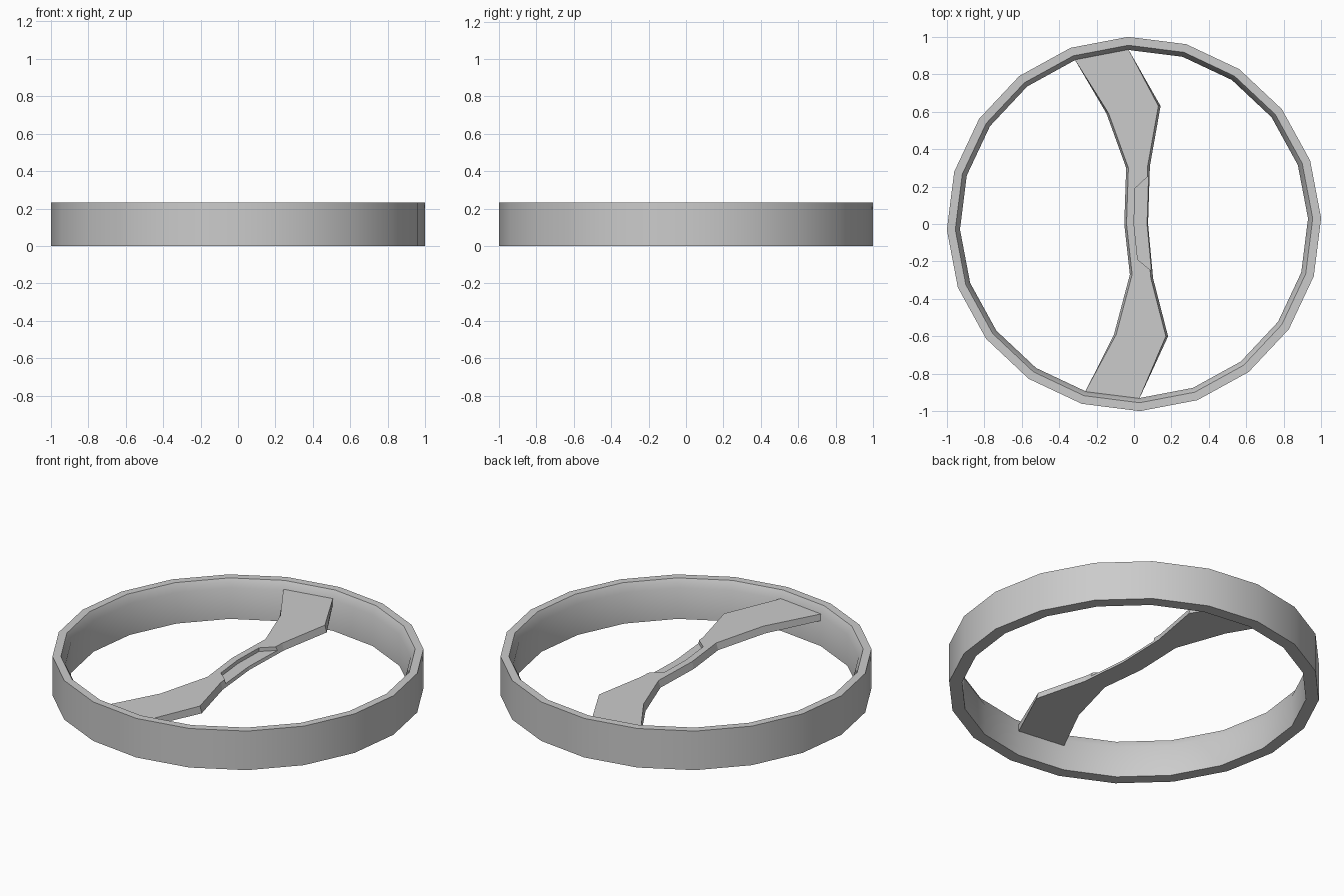
import bpy, bmesh
from math import sin, cos, radians

if "Cube" in bpy.data.objects:
    bpy.data.objects.remove(bpy.data.objects["Cube"])

SIDES, START = 20, 1.8


def make_object(name, bm):
    bmesh.ops.recalc_face_normals(bm, faces=bm.faces)
    mesh = bpy.data.meshes.new(name)
    bm.to_mesh(mesh)
    bm.free()
    obj = bpy.data.objects.new(name, mesh)
    bpy.context.collection.objects.link(obj)
    return obj


def rim_point(radius, i):
    a = radians(START + 360 / SIDES * i)
    return radius * cos(a), radius * sin(a)


def loft(name, lower, upper, z0, z1):
    """Prism between two outlines with the same point count."""
    bm = bmesh.new()
    lo = [bm.verts.new((x, y, z0)) for x, y in lower]
    hi = [bm.verts.new((x, y, z1)) for x, y in upper]
    n = len(lo)
    bm.faces.new(lo)
    bm.faces.new(hi)
    for i in range(n):
        j = (i + 1) % n
        bm.faces.new((lo[i], lo[j], hi[j], hi[i]))
    return make_object(name, bm)


# Outer ring: section swept around the 20-sided circle
section = [(1.0, 0.0), (1.0, 0.232), (0.955, 0.232), (0.93, 0.185), (0.93, 0.0)]
bm = bmesh.new()
rings = [[bm.verts.new((*rim_point(r, i), z)) for r, z in section] for i in range(SIDES)]
for i in range(SIDES):
    a, b = rings[i], rings[(i + 1) % SIDES]
    for k in range(len(section)):
        m = (k + 1) % len(section)
        bm.faces.new((a[k], b[k], b[m], a[m]))
ring = make_object("ring", bm)
bpy.context.view_layer.objects.active = ring
ring.select_set(True)
bpy.ops.object.shade_smooth_by_angle(angle=radians(40))

# Wavy crossbar: ends meet the inner ring facets, walls flare slightly downwards
left = [(-0.135, 0.59), (-0.03, 0.30), (-0.04, 0.0), (-0.01, -0.27), (-0.095, -0.59)]
right = [(0.17, -0.60), (0.09, -0.29), (0.063, 0.0), (0.073, 0.31), (0.13, 0.63)]
ends_top = [rim_point(0.932, 5), rim_point(0.932, 6)]
ends_bottom = [rim_point(0.932, 14), rim_point(0.932, 15)]


def outline(flare):
    shift = lambda pts, d: [(x + d, y) for x, y in pts]
    return ends_top + shift(left, -flare) + ends_bottom + shift(right, flare)


crossbar = loft("crossbar", outline(0.012), outline(0.0), 0.15, 0.19)

# Recess along the right of the bar's waist
recess = [(0.005, 0.19), (0.0, 0.0), (0.02, -0.19), (0.14, -0.29), (0.14, 0.316)]
cutter = loft("recess_cutter", recess, recess, 0.168, 0.25)
cutter.hide_render = True
cutter.hide_viewport = True
cut = crossbar.modifiers.new("recess", 'BOOLEAN')
cut.operation = 'DIFFERENCE'
cut.solver = 'EXACT'
cut.object = cutter
